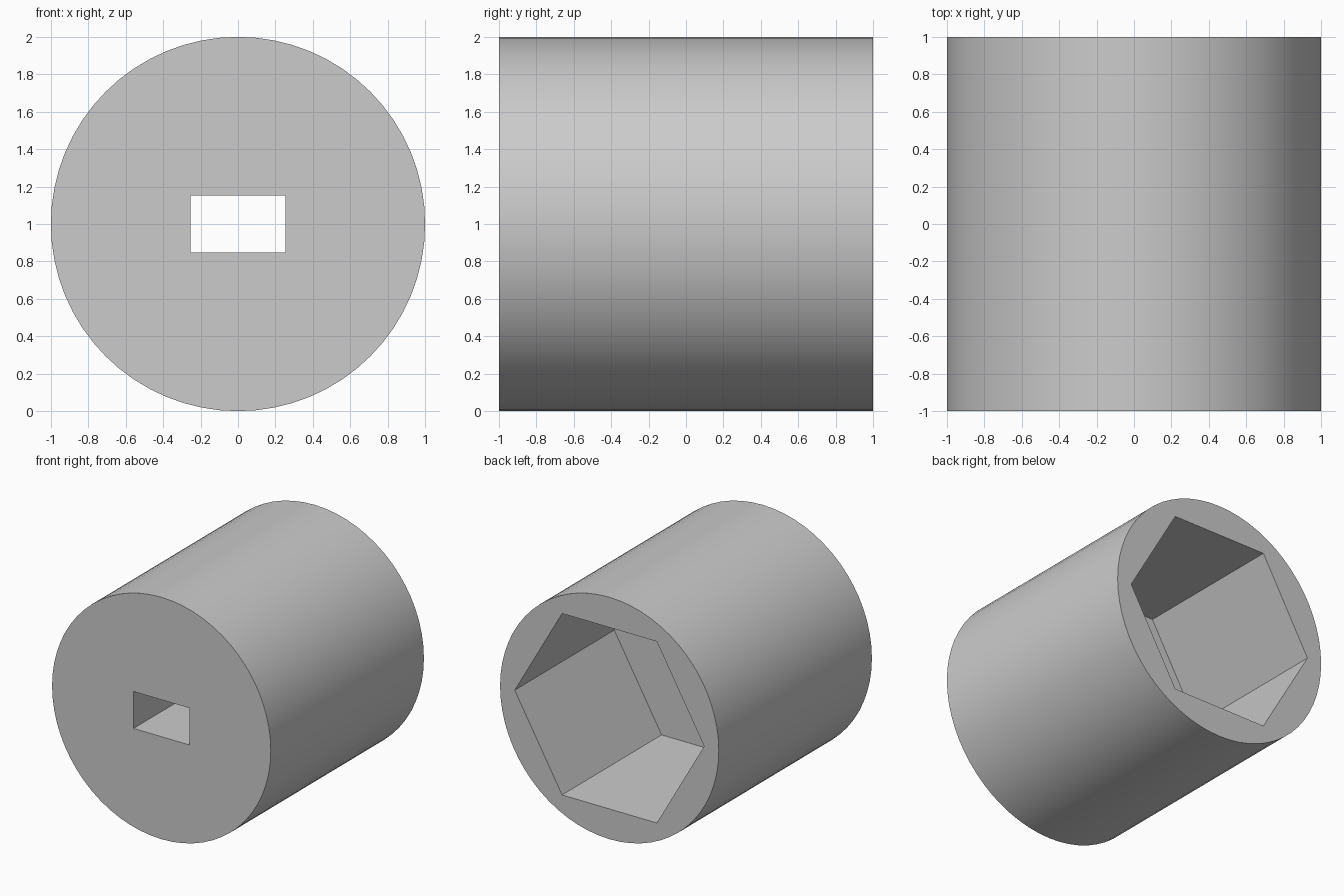
import bpy
import math

cube = bpy.data.objects.get("Cube")
if cube:
    bpy.data.objects.remove(cube, do_unlink=True)

RADIUS = 1.0
HEX_RADIUS = 0.866      # flats at the top and bottom of the recess
HEX_FLOOR = -0.3        # y of the recess floor
SLOT_W, SLOT_H = 0.51, 0.305

grey = bpy.data.materials.new("plain grey")
grey.use_nodes = True
colour = (0.6, 0.6, 0.6, 1.0)
grey.diffuse_color = colour
grey.node_tree.nodes["Principled BSDF"].inputs["Base Color"].default_value = colour


def prism(name, sides, radius, y_front, y_back, turn=0.0):
    """Regular prism lying along y, centred at z = RADIUS."""
    bpy.ops.mesh.primitive_cylinder_add(
        vertices=sides, radius=radius, depth=y_back - y_front,
        location=(0, (y_front + y_back) / 2, RADIUS),
        rotation=(math.pi / 2, turn, 0))
    obj = bpy.context.object
    obj.name = name
    bpy.ops.object.transform_apply(location=True, rotation=True, scale=True)
    return obj


def cut(target, cutter):
    """Subtract the cutter for good, then remove it."""
    mod = target.modifiers.new("cut", 'BOOLEAN')
    mod.operation = 'DIFFERENCE'
    mod.solver = 'EXACT'
    mod.object = cutter
    cutter.hide_render = True
    bpy.ops.object.select_all(action='DESELECT')
    bpy.context.view_layer.objects.active = target
    target.select_set(True)
    bpy.ops.object.modifier_apply(modifier=mod.name)
    bpy.data.objects.remove(cutter, do_unlink=True)


# Round body
body = prism("socket_body", 64, RADIUS, -1.0, 1.0)
body.data.materials.append(grey)

# Hexagonal recess open at the back, corners pointing sideways
cut(body, prism("hex_cutter", 6, HEX_RADIUS, HEX_FLOOR, 1.2, math.pi / 2))

# Rectangular slot from the front into the recess
bpy.ops.mesh.primitive_cube_add(size=1, location=(0, -0.65, RADIUS))
slot = bpy.context.object
slot.name = "slot_cutter"
slot.scale = (SLOT_W, 1.0, SLOT_H)
bpy.ops.object.transform_apply(location=True, rotation=True, scale=True)
cut(body, slot)

# Smooth outer wall, crisp rims and recess corners
bpy.ops.object.shade_smooth_by_angle(angle=math.radians(30))
